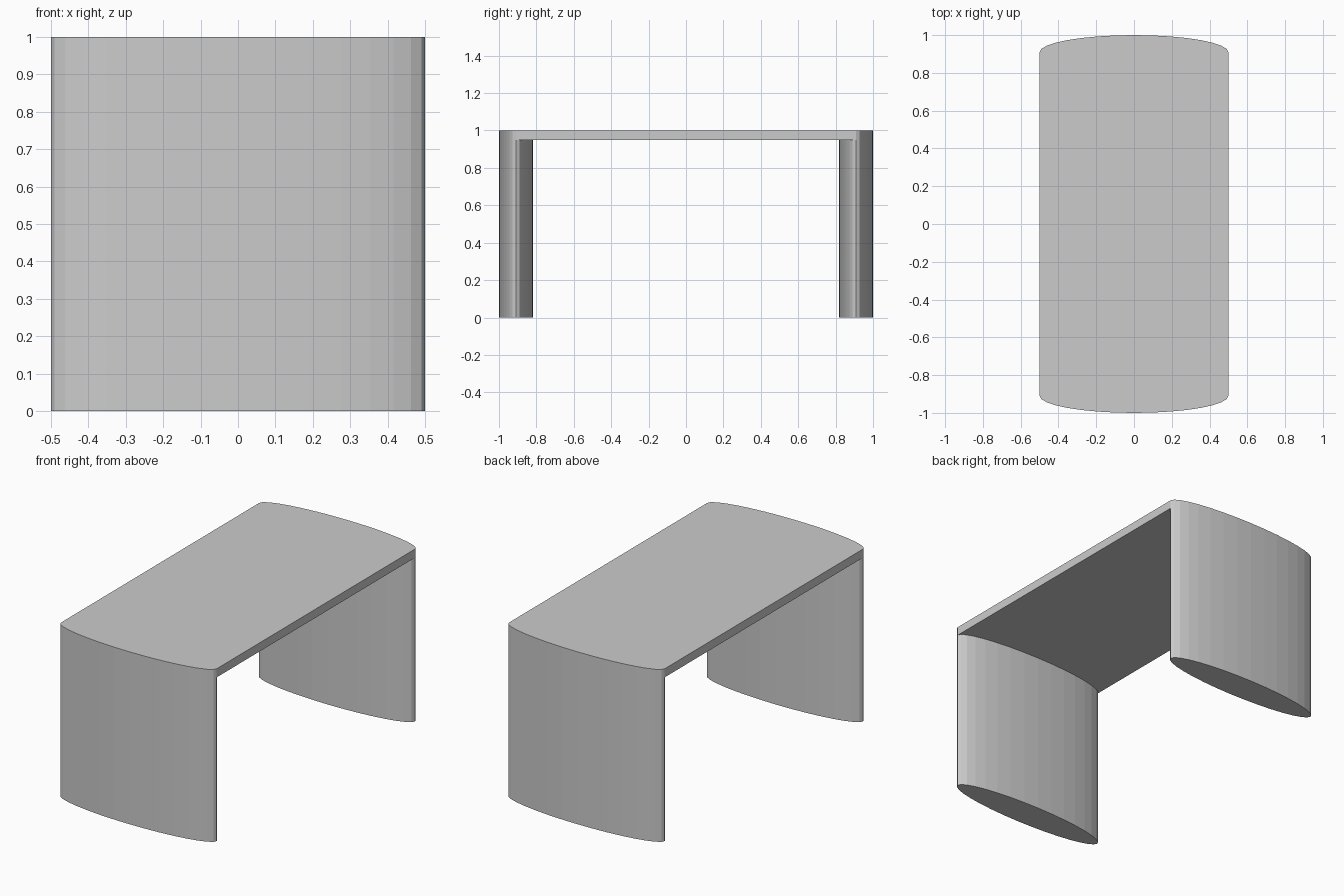
import bpy, bmesh, math

if "Cube" in bpy.data.objects:
    bpy.data.objects.remove(bpy.data.objects["Cube"])

HALF_X, LEG_Y, BOW = 0.5, 0.909, 0.091
SIDES = 32
TOP_Z, UNDER_Z = 1.0, 0.95


def ellipse_arc(cy, start, steps):
    """Points along an ellipse arc centred on (0, cy), counter-clockwise."""
    return [(HALF_X * math.cos(start + 2 * math.pi * i / SIDES),
             cy + BOW * math.sin(start + 2 * math.pi * i / SIDES))
            for i in range(steps)]


def extrude_outline(name, outline, z0, z1):
    bm = bmesh.new()
    face = bm.faces.new([bm.verts.new((x, y, z0)) for x, y in outline])
    geom = bmesh.ops.extrude_face_region(bm, geom=[face], use_keep_orig=True)["geom"]
    top = [v for v in geom if isinstance(v, bmesh.types.BMVert)]
    bmesh.ops.translate(bm, verts=top, vec=(0, 0, z1 - z0))
    bmesh.ops.recalc_face_normals(bm, faces=bm.faces)
    mesh = bpy.data.meshes.new(name)
    bm.to_mesh(mesh)
    bm.free()
    obj = bpy.data.objects.new(name, mesh)
    bpy.context.collection.objects.link(obj)
    return obj


# Tabletop: straight long sides, bowed ends that follow the legs
half = SIDES // 2 + 1
extrude_outline("tabletop",
                ellipse_arc(LEG_Y, 0, half) + ellipse_arc(-LEG_Y, math.pi, half),
                UNDER_Z, TOP_Z)

# Elliptical panel legs
for name, side in (("front_leg", -1), ("back_leg", 1)):
    extrude_outline(name, ellipse_arc(side * LEG_Y, 0, SIDES), 0, UNDER_Z)
